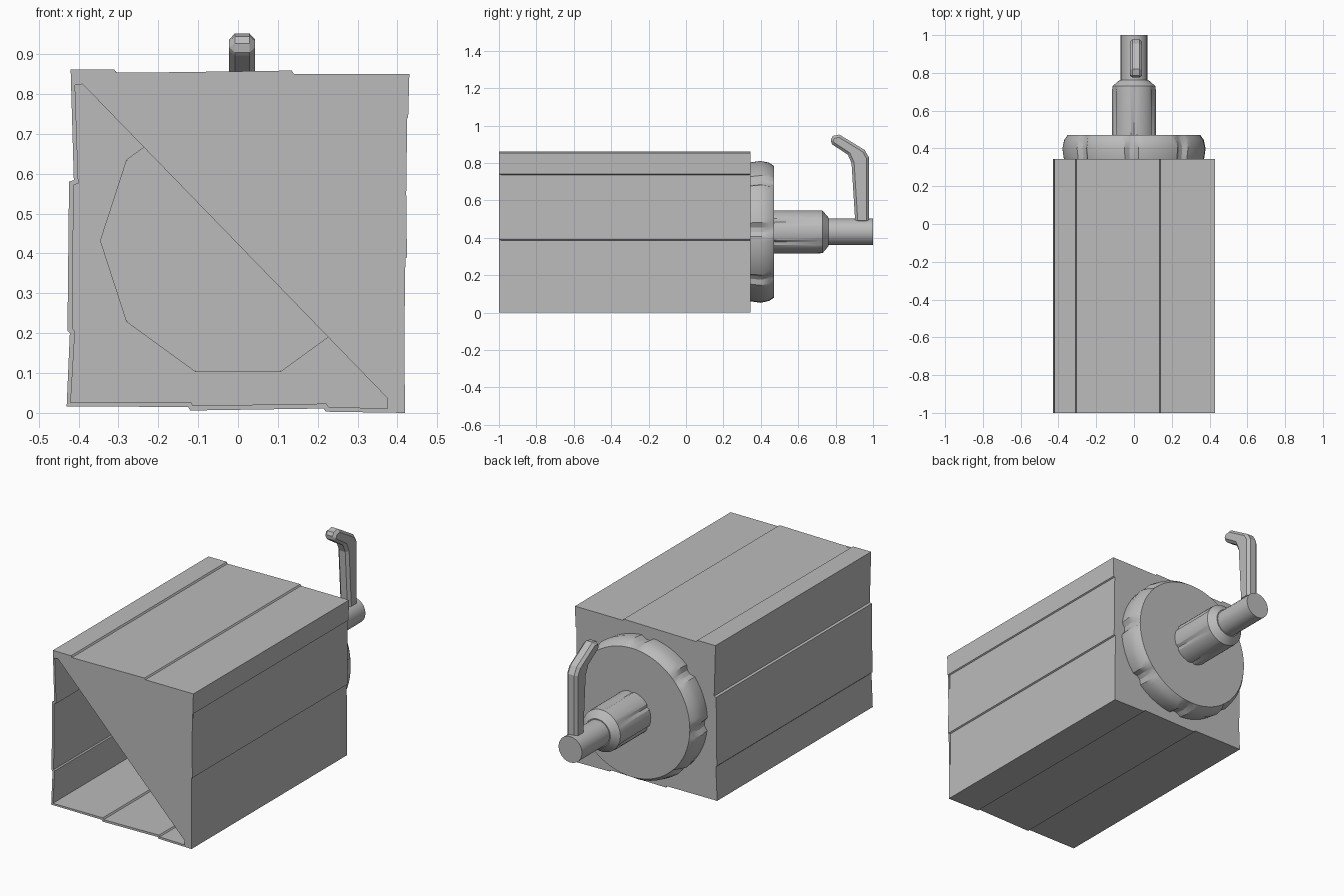
import bpy, bmesh
from math import sin, cos, pi, radians

if "Cube" in bpy.data.objects:
    bpy.data.objects.remove(bpy.data.objects["Cube"], do_unlink=True)

grey = bpy.data.materials.new("plain_grey")
grey.use_nodes = True
grey.diffuse_color = (0.5, 0.5, 0.5, 1)
grey.node_tree.nodes["Principled BSDF"].inputs["Base Color"].default_value = (0.5, 0.5, 0.5, 1)

FRONT, BACK, AXIS_Z = -1.0, 0.345, 0.432


def finish(name, bm, smooth=False, thickness=0, recalc=True):
    if recalc:
        bmesh.ops.recalc_face_normals(bm, faces=bm.faces)
    mesh = bpy.data.meshes.new(name)
    bm.to_mesh(mesh)
    bm.free()
    mesh.materials.append(grey)
    obj = bpy.data.objects.new(name, mesh)
    bpy.context.collection.objects.link(obj)
    if thickness:
        mod = obj.modifiers.new("thickness", 'SOLIDIFY')
        mod.thickness = thickness
        mod.offset = -1
    if smooth:
        bpy.ops.object.select_all(action='DESELECT')
        bpy.context.view_layer.objects.active = obj
        obj.select_set(True)
        bpy.ops.object.shade_smooth_by_angle(angle=radians(32))
    return obj


def loft(bm, rings, start_cap=True, end_cap=True):
    """Join rings of points with quads and close the ends."""
    loops = [[bm.verts.new(p) for p in ring] for ring in rings]
    n = len(loops[0])
    for a, b in zip(loops, loops[1:]):
        for i in range(n):
            j = (i + 1) % n
            bm.faces.new((a[i], a[j], b[j], b[i]))
    if start_cap:
        bm.faces.new(loops[0])
    if end_cap:
        bm.faces.new(loops[-1])


def ring(y, radius, n=48, groove=None):
    """Circle around the crank axis, optionally notched by a rule."""
    pts = []
    for i in range(n):
        r = radius - (groove(i) if groove else 0)
        a = 2 * pi * i / n
        pts.append((r * cos(a), y, AXIS_Z + r * sin(a)))
    return pts


# Box walls: overlapping boards give small steps in the section
section = [(-0.42, 0.862), (-0.31, 0.862), (-0.305, 0.853), (0.135, 0.859), (0.14, 0.851), (0.43, 0.851),
           (0.427, 0.74), (0.42, 0.736), (0.424, 0.39), (0.416, 0.386), (0.419, 0.0),
           (0.22, 0.003), (0.215, 0.011), (-0.12, 0.006), (-0.125, 0.015), (-0.43, 0.016),
           (-0.422, 0.2), (-0.428, 0.206), (-0.424, 0.58), (-0.412, 0.584)]
bm = bmesh.new()
loft(bm, [[(x, y, z) for x, z in section] for y in (FRONT, BACK)], False, False)
finish("box_walls", bm, thickness=0.014)

# Back panel with a round opening into the hollow wheel
bm = bmesh.new()
edges = []
outer = [(x * 0.99, BACK, 0.43 + (z - 0.43) * 0.99) for x, z in section]
for loop in (outer, ring(BACK, 0.345, 10)):
    verts = [bm.verts.new(p) for p in loop]
    edges += [bm.edges.new((v, verts[(i + 1) % len(verts)])) for i, v in enumerate(verts)]
bmesh.ops.triangle_fill(bm, edges=edges, use_beauty=True, normal=(0, 1, 0))
finish("back_panel", bm, thickness=0.006)

# Triangular flap over half of the open front
bm = bmesh.new()
flap = [(-0.415, 0.855), (-0.415, 0.822), (-0.39, 0.825), (0.375, 0.037), (0.375, 0.004), (0.415, 0.004), (0.426, 0.848)]
loft(bm, [[(x, y, z) for x, z in flap] for y in (FRONT, FRONT + 0.01)])
finish("front_flap", bm)


# Hollow wheel with broad grips around its rim
def grip(i):
    return 0.018 if i % 12 in (0, 1) else 0


bm = bmesh.new()
loft(bm, [ring(BACK - 0.005, 0.345, 96), ring(BACK, 0.372, 96, grip), ring(0.40, 0.380, 96, grip),
          ring(0.445, 0.370, 96, grip), ring(0.470, 0.352, 96)], start_cap=False)
finish("wheel_rim", bm, smooth=True)
bm = bmesh.new()
loft(bm, [ring(0.450, 0.345), ring(0.465, 0.345)])
finish("wheel_plate", bm)


# Hub with shallow flutes and a tapered end
def flute(i):
    return 0.008 if i % 8 == 4 else 0


bm = bmesh.new()
loft(bm, [ring(0.465, 0.116, 48, flute), ring(0.70, 0.116, 48, flute), ring(0.73, 0.114), ring(0.762, 0.076)])
finish("hub", bm, smooth=True)

# Thin shaft
bm = bmesh.new()
loft(bm, [ring(0.74, 0.071, 24), ring(1.0, 0.071, 24)])
finish("shaft", bm, smooth=True)

# Bent crank arm with trimmed edges
arm = [(0.905, 0.48), (0.978, 0.48), (0.978, 0.83), (0.955, 0.87), (0.82, 0.952),
       (0.785, 0.945), (0.768, 0.915), (0.785, 0.897), (0.865, 0.845), (0.885, 0.80)]
bm = bmesh.new()
loft(bm, [[(x, y, z) for y, z in arm] for x in (-0.022, 0.043)])
crank = finish("crank_arm", bm)
bevel = crank.modifiers.new("trimmed_edges", 'BEVEL')
bevel.width = 0.014
bevel.segments = 1
bevel.limit_method = 'ANGLE'
bevel.angle_limit = radians(60)
